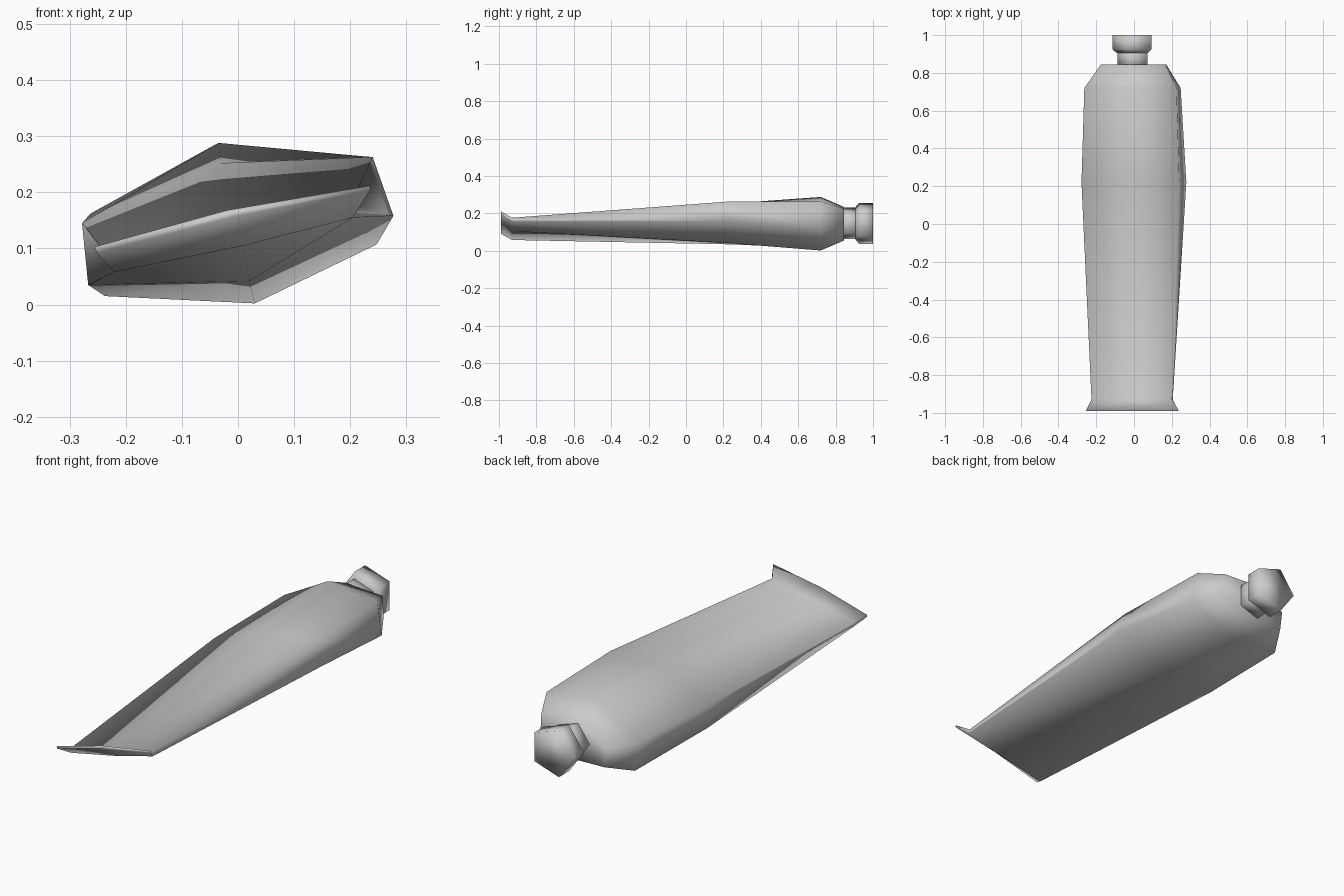
import bpy, bmesh, math

cube = bpy.data.objects.get("Cube")
if cube:
    bpy.data.objects.remove(cube, do_unlink=True)

grey = bpy.data.materials.new("soft_grey")
grey.use_nodes = True
grey.diffuse_color = (0.6, 0.6, 0.6, 1)
grey.node_tree.nodes["Principled BSDF"].inputs["Base Color"].default_value = (0.6, 0.6, 0.6, 1)


def loft(name, sections):
    """Skin a row of (y, [(x, z), ...]) sections and close both ends."""
    bm = bmesh.new()
    rings = [[bm.verts.new((x, y, z)) for x, z in pts] for y, pts in sections]
    for a, b in zip(rings, rings[1:]):
        n = len(a)
        for i in range(n):
            j = (i + 1) % n
            bm.faces.new((a[i], a[j], b[j], b[i]))
    bm.faces.new(rings[0])
    bm.faces.new(rings[-1])
    bmesh.ops.recalc_face_normals(bm, faces=bm.faces)
    mesh = bpy.data.meshes.new(name)
    bm.to_mesh(mesh)
    bm.free()
    mesh.materials.append(grey)
    mesh.shade_smooth()
    obj = bpy.data.objects.new(name, mesh)
    bpy.context.collection.objects.link(obj)
    return obj


def pentagon(r):
    """Five-sided ring with one corner pointing to -x."""
    angles = [math.pi + k * math.tau / 5 for k in range(5)]
    return [(r * math.cos(a), 0.147 + r * math.sin(a)) for a in angles]


# Squeezed tube: tilted six-sided sections from the flat crimp to the shoulder
loft("tube_body", [
    (-0.99, [(-0.255, 0.103), (-0.02, 0.168), (0.237, 0.212),
             (0.235, 0.203), (0.0, 0.158), (-0.252, 0.092)]),
    (-0.93, [(-0.225, 0.078), (-0.02, 0.135), (0.2, 0.177),
             (0.205, 0.155), (0.01, 0.105), (-0.22, 0.058)]),
    (0.22, [(-0.278, 0.145), (-0.03, 0.252), (0.24, 0.263),
            (0.277, 0.158), (0.02, 0.042), (-0.267, 0.035)]),
    (0.72, [(-0.263, 0.162), (-0.035, 0.288), (0.225, 0.264),
            (0.247, 0.107), (0.03, 0.002), (-0.237, 0.015)]),
    (0.845, [(-0.175, 0.15), (-0.03, 0.235), (0.165, 0.225),
             (0.17, 0.125), (0.03, 0.055), (-0.165, 0.06)]),
])

# Neck and screw cap
loft("neck", [(0.82, pentagon(0.088)), (0.93, pentagon(0.088))])
loft("cap", [(0.905, pentagon(0.09)), (0.925, pentagon(0.115)), (1.0, pentagon(0.115))])
